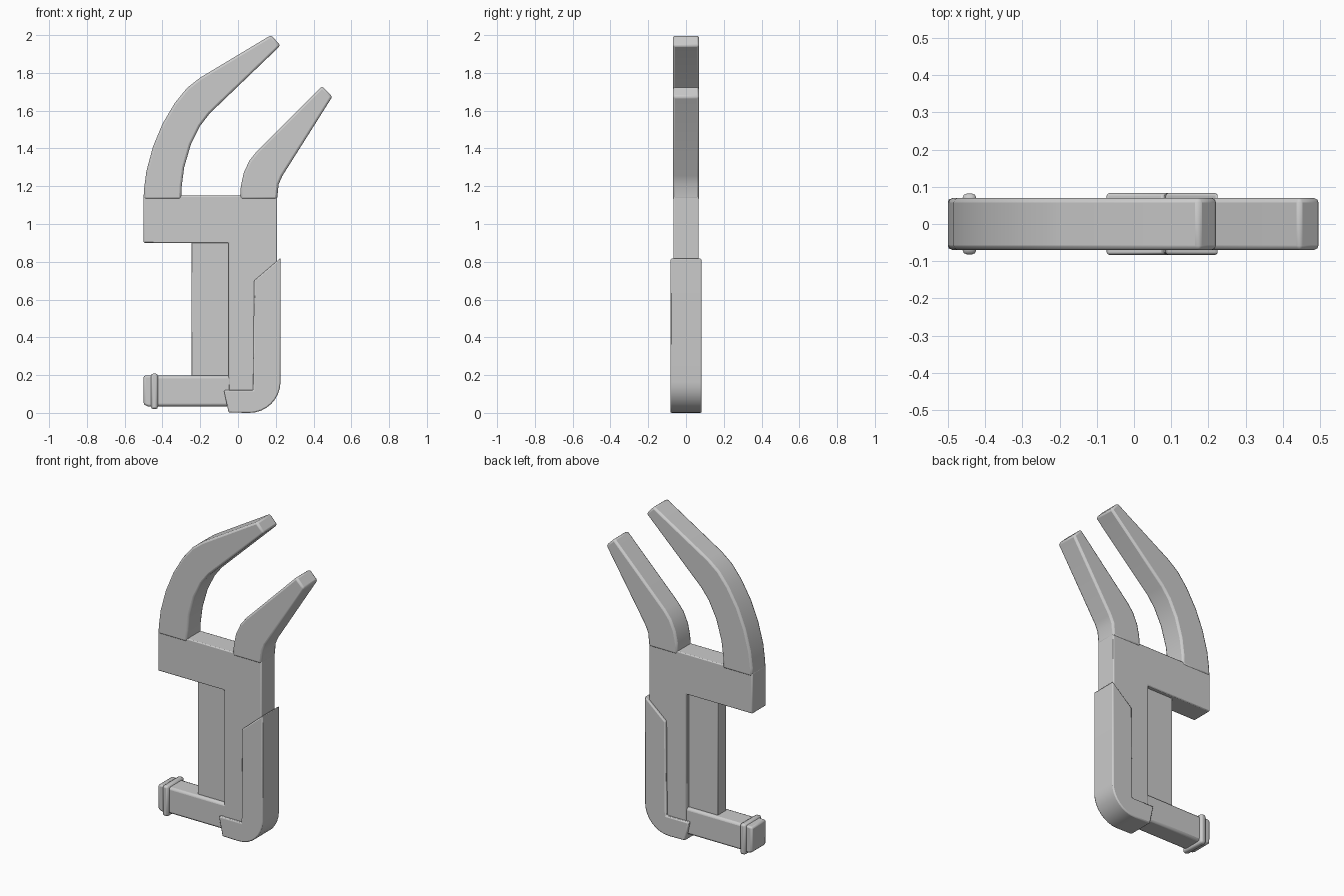
import bpy, bmesh, math

if "Cube" in bpy.data.objects:
    bpy.data.objects.remove(bpy.data.objects["Cube"])


def arc(cx, cz, r, a0, a1, n):
    return [(cx + r * math.cos(math.radians(a0 + (a1 - a0) * i / n)),
             cz + r * math.sin(math.radians(a0 + (a1 - a0) * i / n))) for i in range(n + 1)]


def slab(name, outline, half, bevel=0.01, segments=2):
    """Extrude a front-view (x, z) outline symmetrically through y."""
    bm = bmesh.new()
    face = bm.faces.new([bm.verts.new((x, -half, z)) for x, z in outline])
    ext = bmesh.ops.extrude_face_region(bm, geom=[face])
    moved = [v for v in ext["geom"] if isinstance(v, bmesh.types.BMVert)]
    bmesh.ops.translate(bm, verts=moved, vec=(0, 2 * half, 0))
    bmesh.ops.recalc_face_normals(bm, faces=bm.faces)
    mesh = bpy.data.meshes.new(name)
    bm.to_mesh(mesh)
    bm.free()
    ob = bpy.data.objects.new(name, mesh)
    bpy.context.collection.objects.link(ob)
    if bevel:
        mod = ob.modifiers.new("edge_round", "BEVEL")
        mod.width = bevel
        mod.segments = segments
        mod.limit_method = "ANGLE"
        mod.angle_limit = math.radians(40)
    bpy.ops.object.select_all(action="DESELECT")
    bpy.context.view_layer.objects.active = ob
    ob.select_set(True)
    bpy.ops.object.shade_smooth_by_angle(angle=math.radians(30))
    return ob


def box(x0, x1, z0, z1):
    return [(x0, z0), (x1, z0), (x1, z1), (x0, z1)]


# Head block and rear spine
slab("head_and_spine", [(-0.5, 0.9), (-0.05, 0.9), (-0.05, 0.1), (0.1, 0.04), (0.205, 0.16),
                        (0.207, 1.15), (-0.5, 1.15)], 0.067, 0.006)

# Long curved upper prong
slab("long_prong", [(-0.5, 1.13), (-0.498, 1.18), (-0.485, 1.28), (-0.45, 1.41), (-0.4, 1.53),
                    (-0.335, 1.64), (-0.27, 1.72), (-0.2, 1.775), (0.175, 2.0), (0.225, 1.945),
                    (-0.15, 1.585), (-0.2, 1.52), (-0.25, 1.42), (-0.285, 1.3),
                    (-0.298, 1.2), (-0.3, 1.13)], 0.07, 0.012)

# Short upper prong
slab("short_prong", [(0.01, 1.13), (0.015, 1.2), (0.03, 1.27), (0.06, 1.335), (0.1, 1.385),
                     (0.445, 1.73), (0.5, 1.675), (0.235, 1.255), (0.215, 1.21),
                     (0.207, 1.13)], 0.07, 0.012)

# Recessed grip plate
slab("grip_plate", box(-0.247, -0.04, 0.17, 0.93), 0.042, 0.004)

# Lower arm with its rounded end and collar
slab("lower_arm", box(-0.46, 0.1, 0.035, 0.197), 0.065, 0.014)
slab("arm_end_cap", [(-0.5, 0.045), (-0.48, 0.035), (-0.44, 0.03), (-0.44, 0.2), (-0.5, 0.197)],
     0.068, 0.01)
slab("arm_collar", box(-0.461, -0.424, 0.02, 0.208), 0.082, 0.012)

# Wrap-around guard over the lower rear corner
slab("corner_guard", [(0.225, 0.82), (0.085, 0.70), (0.08, 0.12), (-0.075, 0.12), (-0.05, 0.002)]
     + arc(0.06, 0.165, 0.165, -90, 0, 8), 0.083, 0.007)
